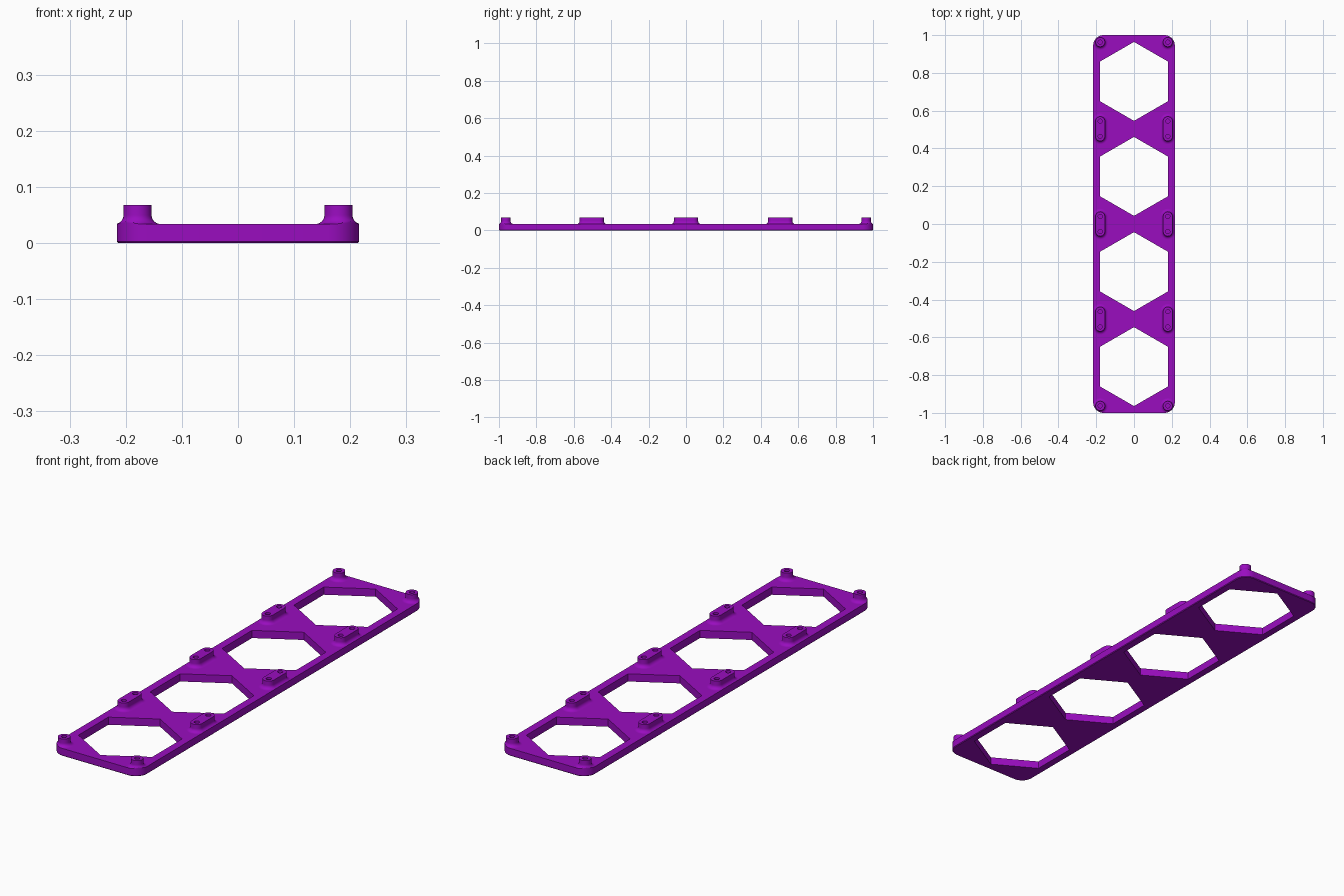
import bpy, bmesh, math

if "Cube" in bpy.data.objects:
    bpy.data.objects.remove(bpy.data.objects["Cube"])

PLATE_X, PLATE_Y, PLATE_Z = 0.216, 1.0, 0.034
CORNER = 0.055
BOSS_R, BOSS_TOP, FILLET = 0.025, 0.068, 0.016
HOLE_R, HOLE_FLOOR = 0.011, 0.036

purple = bpy.data.materials.new("purple plastic")
purple.diffuse_color = (0.32, 0.004, 0.52, 1)
purple.use_nodes = True
purple.node_tree.nodes["Principled BSDF"].inputs["Base Color"].default_value = purple.diffuse_color


def stadium(hx, hy, r, n=10, cx=0, cy=0):
    """Rounded rectangle: corner centres at +-hx, +-hy with radius r."""
    pts = []
    for q, (sx, sy) in enumerate([(1, 1), (-1, 1), (-1, -1), (1, -1)]):
        for i in range(n + 1):
            a = math.pi / 2 * (q + i / n)
            p = (cx + sx * hx + r * math.cos(a), cy + sy * hy + r * math.sin(a))
            if not pts or math.dist(p, pts[-1]) > 1e-5:
                pts.append(p)
    if math.dist(pts[0], pts[-1]) < 1e-5:
        pts.pop()
    return pts


def polygon(n, r, cx, cy, start=0.0):
    return [(cx + r * math.cos(start + 2 * math.pi * i / n),
             cy + r * math.sin(start + 2 * math.pi * i / n)) for i in range(n)]


def ring(bm, pts, z):
    return [bm.verts.new((x, y, z)) for x, y in pts]


def bridge(bm, a, b):
    for i in range(len(a)):
        j = (i + 1) % len(a)
        bm.faces.new((a[i], a[j], b[j], b[i]))


def cap(bm, loops, up):
    """Flat face with holes, bounded by the given vertex loops."""
    edges = []
    for lp in loops:
        for i, v in enumerate(lp):
            w = lp[(i + 1) % len(lp)]
            edges.append(bm.edges.get((v, w)) or bm.edges.new((v, w)))
    res = bmesh.ops.triangle_fill(bm, edges=edges, use_beauty=True,
                                  normal=(0, 0, 1 if up else -1))
    for f in res["geom"]:
        if isinstance(f, bmesh.types.BMFace):
            f.normal_update()
            if (f.normal.z > 0) != up:
                f.normal_flip()


def finish(bm, name):
    me = bpy.data.meshes.new(name)
    bm.to_mesh(me)
    bm.free()
    ob = bpy.data.objects.new(name, me)
    bpy.context.collection.objects.link(ob)
    me.materials.append(purple)
    bpy.ops.object.select_all(action='DESELECT')
    ob.select_set(True)
    bpy.context.view_layer.objects.active = ob
    bpy.ops.object.shade_smooth_by_angle(angle=math.radians(30))
    return ob


# Base plate with four hexagonal windows and a small chamfer underneath
bm = bmesh.new()
hx, hy = PLATE_X - CORNER, PLATE_Y - CORNER
rings = [ring(bm, stadium(hx, hy, r), z)
         for r, z in ((CORNER - 0.003, 0), (CORNER, 0.003), (CORNER, PLATE_Z))]
for lo, hi in zip(rings, rings[1:]):
    bridge(bm, lo, hi)
bottoms, tops = [rings[0]], [rings[-1]]
for cy in (-0.755, -0.252, 0.252, 0.755):
    pts = polygon(6, 0.209, 0, cy, math.pi / 2)
    lo, hi = ring(bm, pts, 0), ring(bm, pts, PLATE_Z)
    bridge(bm, hi, lo)
    bottoms.append(lo)
    tops.append(hi)
cap(bm, bottoms, False)
cap(bm, tops, True)
finish(bm, "base_plate")


def keep_on_plate(p):
    """Pull a point back to the plate outline if the fillet runs past it."""
    qx, qy = max(-hx, min(hx, p[0])), max(-hy, min(hy, p[1]))
    dx, dy = p[0] - qx, p[1] - qy
    d = math.hypot(dx, dy)
    k = CORNER / d if d > CORNER else 1
    return qx + dx * k, qy + dy * k


def boss(name, cx, cy, half):
    """Filleted screw boss; a long one carries two blind holes."""
    bm = bmesh.new()
    profile = [(BOSS_R + FILLET * (1 - math.sin(t)), PLATE_Z + FILLET * (1 - math.cos(t)))
               for t in (math.pi / 2 * i / 8 for i in range(9))]
    profile.append((BOSS_R, BOSS_TOP))
    if cx + BOSS_R + FILLET > PLATE_X or cx - BOSS_R - FILLET < -PLATE_X:
        profile.insert(0, (profile[0][0], PLATE_Z - 0.001))
    rings = [ring(bm, [keep_on_plate(p) for p in stadium(0, half, r, 8, cx, cy)], z)
             for r, z in profile]
    for lo, hi in zip(rings, rings[1:]):
        bridge(bm, lo, hi)
    loops = [rings[-1]]
    for oy in ((-half, half) if half else (0,)):
        pts = polygon(24, HOLE_R, cx, cy + oy)
        hi, lo = ring(bm, pts, BOSS_TOP), ring(bm, pts, HOLE_FLOOR)
        bridge(bm, hi, lo)
        bm.faces.new(lo)
        loops.append(hi)
    cap(bm, loops, True)
    finish(bm, name)


# Round bosses in the corners, long double bosses between the windows
for sx, side in ((-1, "left"), (1, "right")):
    for cy, where in ((-0.963, "front"), (0.963, "back")):
        boss(f"corner_boss_{where}_{side}", sx * 0.179, cy, 0)
    for cy, where in ((-0.504, "front"), (0, "middle"), (0.504, "back")):
        boss(f"double_boss_{where}_{side}", sx * 0.179, cy, 0.04)
